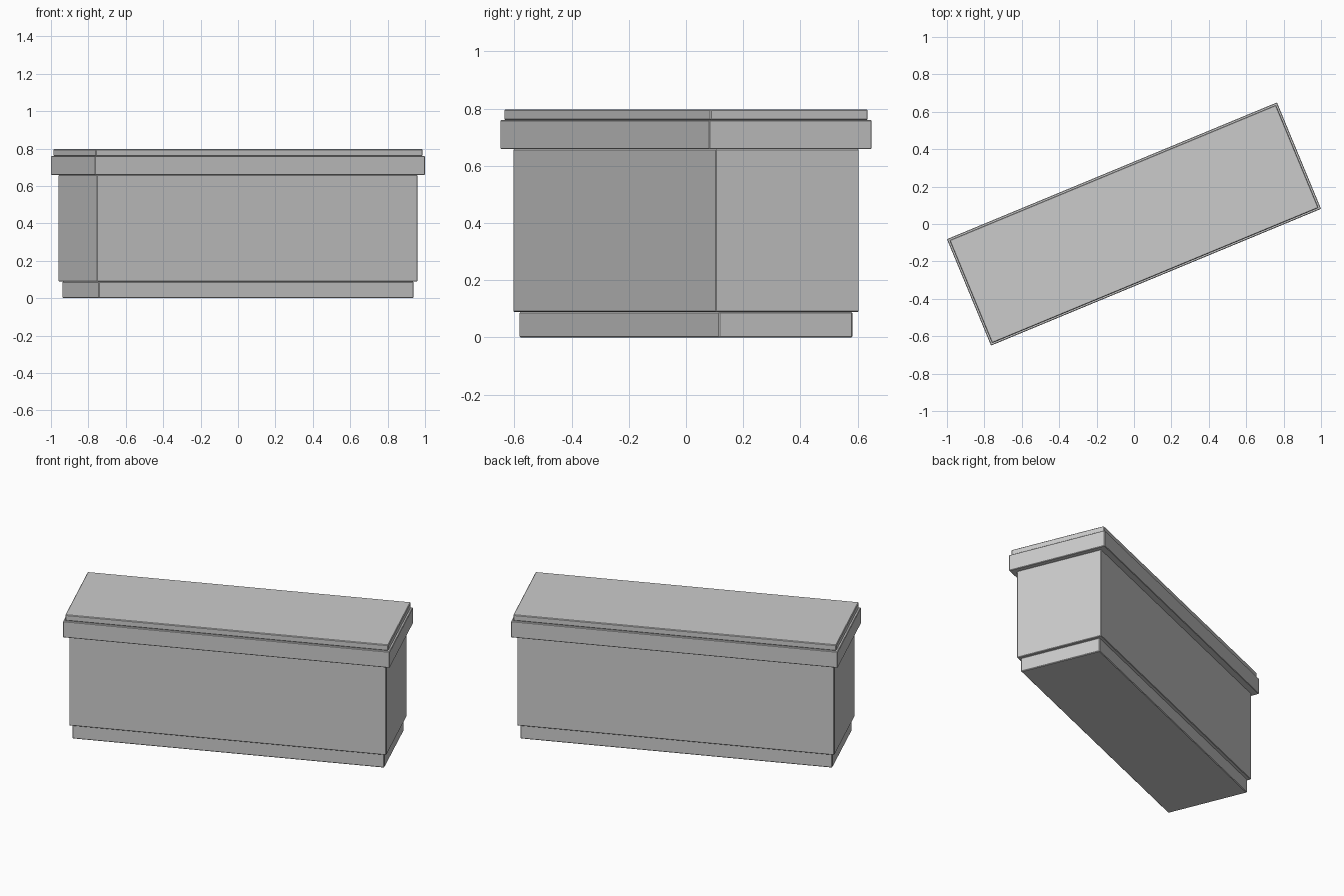
import bpy
from math import radians

if "Cube" in bpy.data.objects:
    bpy.data.objects.remove(bpy.data.objects["Cube"])

TURN = radians(22.5)


def slab(name, length, width, z0, z1, bevel):
    """Turned box between two heights with a fine softened edge."""
    bpy.ops.mesh.primitive_cube_add(size=1, location=(0, 0, (z0 + z1) / 2))
    ob = bpy.context.object
    ob.name = name
    ob.scale = (length, width, z1 - z0)
    bpy.ops.object.transform_apply(location=False, rotation=False, scale=True)
    ob.rotation_euler.z = TURN
    mod = ob.modifiers.new("soft_edges", 'BEVEL')
    mod.width = bevel
    mod.segments = 1
    return ob


# Recessed plinth at the bottom
slab("plinth", 1.823, 0.507, 0.0, 0.089, 0.004)
# Main chest body
slab("body", 1.854, 0.542, 0.089, 0.658, 0.003)
# Overhanging lid and its stepped top panel
slab("lid", 1.91, 0.616, 0.658, 0.76, 0.003)
slab("lid_top_panel", 1.89, 0.596, 0.76, 0.797, 0.004)
